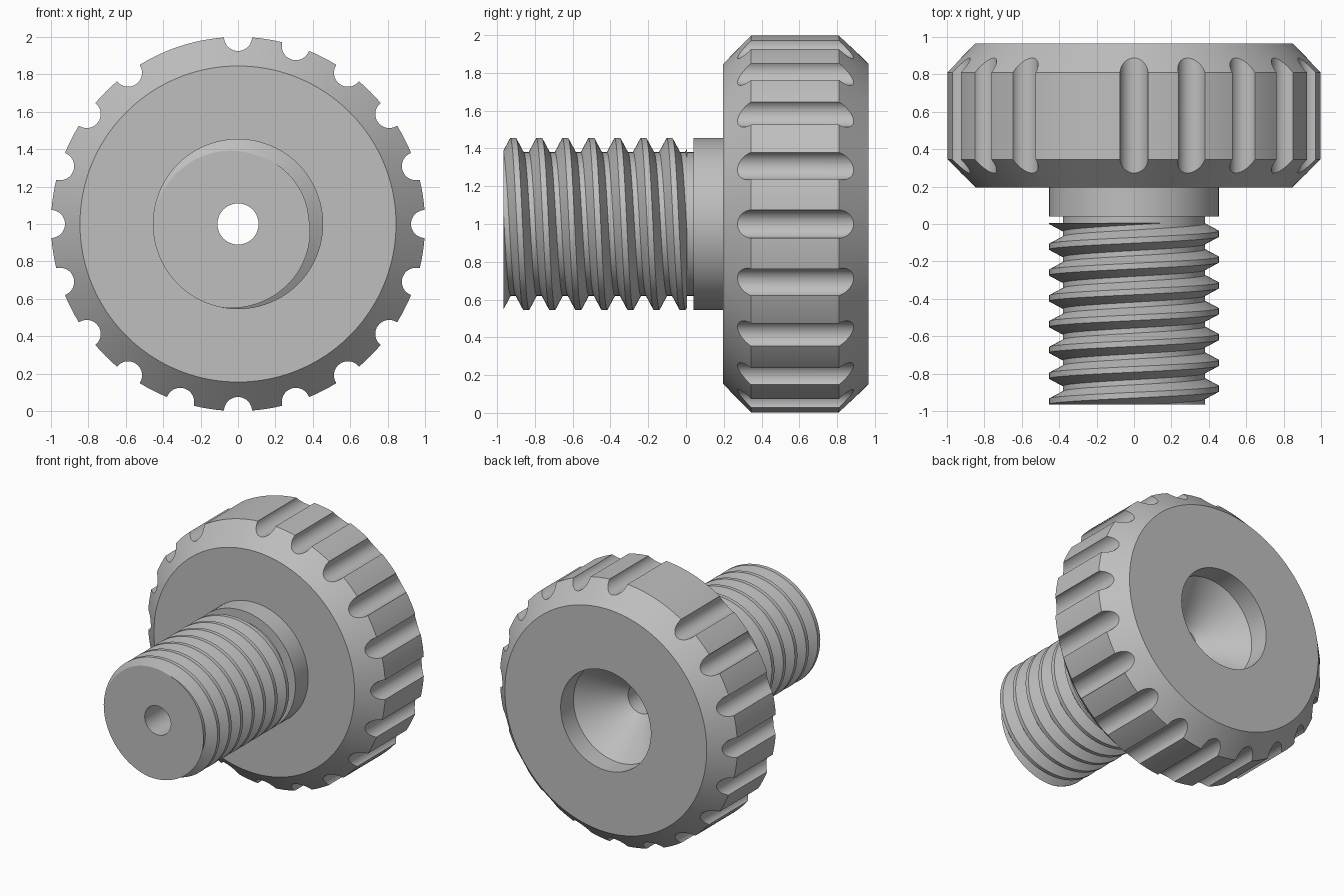
import bpy, bmesh, math

cube = bpy.data.objects.get("Cube")
if cube:
    bpy.data.objects.remove(cube)

# Shared dimensions: the axis runs along y at height 1
FRONT, BACK = -0.965, 0.965
HEAD_FRONT = 0.195
BORE, ROOT, CREST = 0.11, 0.38, 0.455
PITCH, THREAD_START, THREAD_END, COLLAR = 0.138, -0.915, 0.005, 0.04
CREST_HALF, ROOT_HALF = 0.11, 0.4
NOTCHES, NOTCH_RADIUS = 20, 0.075

grey = bpy.data.materials.new("plain grey")
grey.use_nodes = True
colour = (0.52, 0.52, 0.52, 1)
grey.diffuse_color = colour
grey.node_tree.nodes["Principled BSDF"].inputs["Base Color"].default_value = colour


def revolve(name, profile_at, segments):
    """Sweep a closed (radius, y) profile, which may vary with the turn, round the axis."""
    bm = bmesh.new()
    columns = []
    for i in range(segments + 1):
        turn = i / segments
        a = math.tau * turn
        columns.append([bm.verts.new((r * math.sin(a), y, 1 + r * math.cos(a)))
                        for r, y in profile_at(turn)])
    for left, right in zip(columns, columns[1:]):
        n = len(left)
        for j in range(n):
            k = (j + 1) % n
            bm.faces.new((left[j], right[j], right[k], left[k]))
    bmesh.ops.remove_doubles(bm, verts=bm.verts, dist=1e-5)
    bmesh.ops.dissolve_degenerate(bm, edges=bm.edges, dist=1e-5)
    bmesh.ops.recalc_face_normals(bm, faces=bm.faces)
    return make_object(name, bm)


def make_object(name, bm):
    mesh = bpy.data.meshes.new(name)
    bm.to_mesh(mesh)
    bm.free()
    obj = bpy.data.objects.new(name, mesh)
    bpy.context.collection.objects.link(obj)
    mesh.materials.append(grey)
    return obj


def activate(obj):
    bpy.ops.object.select_all(action='DESELECT')
    obj.select_set(True)
    bpy.context.view_layer.objects.active = obj


def thread_radius(turn, y):
    """Radius of the helical ridge at a given turn and depth."""
    phase = (y - THREAD_START) / PITCH - turn
    off = abs(phase - round(phase))
    t = (off - CREST_HALF) / (ROOT_HALF - CREST_HALF)
    return CREST + (ROOT - CREST) * min(max(t, 0), 1)


def stem_profile(turn):
    points = [(BORE, FRONT)]
    for k in range(-2, 9):
        for phase in (-ROOT_HALF, -CREST_HALF, CREST_HALF, ROOT_HALF):
            y = THREAD_START + PITCH * (k + phase + turn)
            y = min(max(y, FRONT), THREAD_END)
            points.append((thread_radius(turn, y), y))
    # Relief groove, collar and bore
    return points + [(ROOT, THREAD_END), (ROOT, COLLAR), (CREST, COLLAR),
                     (CREST, HEAD_FRONT), (BORE, HEAD_FRONT)]


def head_profile(turn):
    # Chamfered rim, countersunk recess and bore
    return [(0.845, HEAD_FRONT), (1, 0.345), (1, 0.81), (0.85, BACK),
            (0.38, BACK), (0.38, 0.81), (BORE, 0.54), (BORE, HEAD_FRONT)]


threaded_stem = revolve("threaded_stem", stem_profile, 96)
knob_head = revolve("knob_head", head_profile, 160)

# Grip notches: a ring of round bars cut out of the rim
bm = bmesh.new()
for i in range(NOTCHES):
    a = math.tau * i / NOTCHES
    bar = bmesh.ops.create_cone(bm, cap_ends=True, segments=40, depth=1.2,
                                radius1=NOTCH_RADIUS, radius2=NOTCH_RADIUS)["verts"]
    for v in bar:
        x, y, z = v.co
        v.co = (math.sin(a) + x, z + 0.58, 1 + math.cos(a) + y)
bmesh.ops.recalc_face_normals(bm, faces=bm.faces)
notch_cutter = make_object("notch_cutter", bm)
notch_cutter.hide_render = True

cut = knob_head.modifiers.new("notches", 'BOOLEAN')
cut.operation = 'DIFFERENCE'
cut.solver = 'EXACT'
cut.object = notch_cutter
activate(knob_head)
bpy.ops.object.modifier_apply(modifier=cut.name)
bpy.data.objects.remove(notch_cutter)

for part in (threaded_stem, knob_head):
    activate(part)
    bpy.ops.object.shade_smooth_by_angle(angle=math.radians(25))
